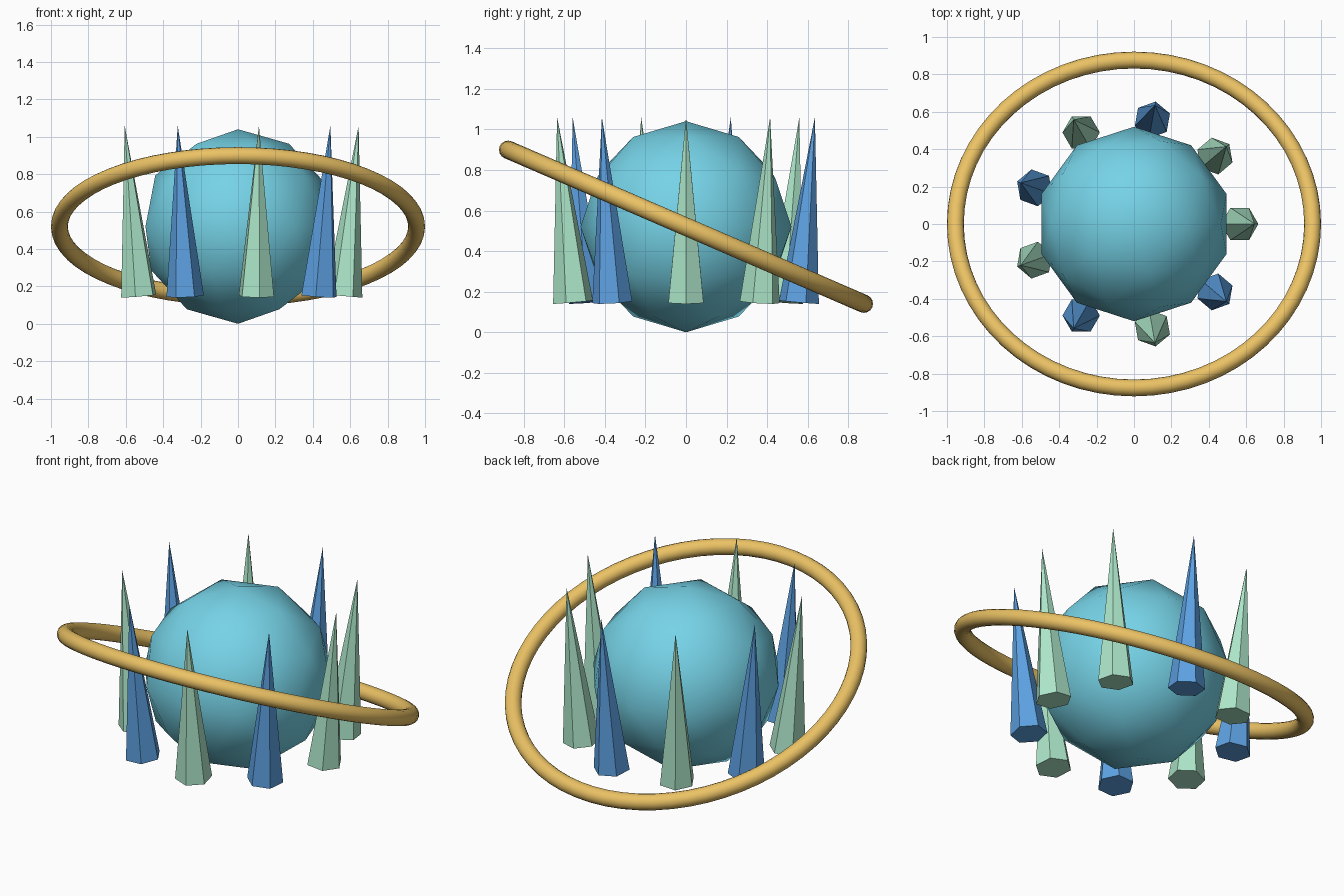
import bpy
from math import radians, sin, cos

if "Cube" in bpy.data.objects:
    bpy.data.objects.remove(bpy.data.objects["Cube"])


def material(name, rgb):
    m = bpy.data.materials.new(name)
    m.diffuse_color = (*rgb, 1)
    m.use_nodes = True
    m.node_tree.nodes["Principled BSDF"].inputs["Base Color"].default_value = m.diffuse_color
    return m


CYAN = material("cyan", (0.18, 0.65, 0.80))
GOLD = material("gold", (0.83, 0.54, 0.13))
GREEN = material("mint", (0.42, 0.80, 0.59))
BLUE = material("blue", (0.11, 0.36, 0.77))


def finish(name, mat, smooth=False):
    ob = bpy.context.object
    ob.name = name
    ob.data.materials.append(mat)
    if smooth:
        bpy.ops.object.shade_smooth()
    return ob


CENTRE_Z = 0.52

# Low-poly core with smooth shading
bpy.ops.mesh.primitive_ico_sphere_add(subdivisions=2, radius=0.52, location=(0, 0, CENTRE_Z))
finish("core", CYAN, smooth=True)

# Tilted ring, high at the front
bpy.ops.mesh.primitive_torus_add(major_radius=0.955, minor_radius=0.045,
                                 major_segments=64, minor_segments=16,
                                 location=(0, 0, CENTRE_Z),
                                 rotation=(radians(-23.4), 0, 0))
finish("ring", GOLD, smooth=True)

# Nine six-sided spikes leaning slightly outward, alternating colours
COUNT, RADIUS, LENGTH = 9, 0.605, 0.915
for i in range(COUNT):
    a = radians(-360 / COUNT * i)
    bpy.ops.mesh.primitive_cone_add(vertices=6, radius1=0.1, radius2=0, depth=LENGTH,
                                    location=(RADIUS * cos(a), RADIUS * sin(a), 0.604))
    spike = finish(f"spike_{i + 1}", BLUE if i % 2 else GREEN)
    # a vertex of the hexagon points outward: primitive has vertices on its y axis
    for v in spike.data.vertices:
        v.co.x, v.co.y = v.co.y, -v.co.x
    spike.rotation_euler = (0, radians(5), a)
